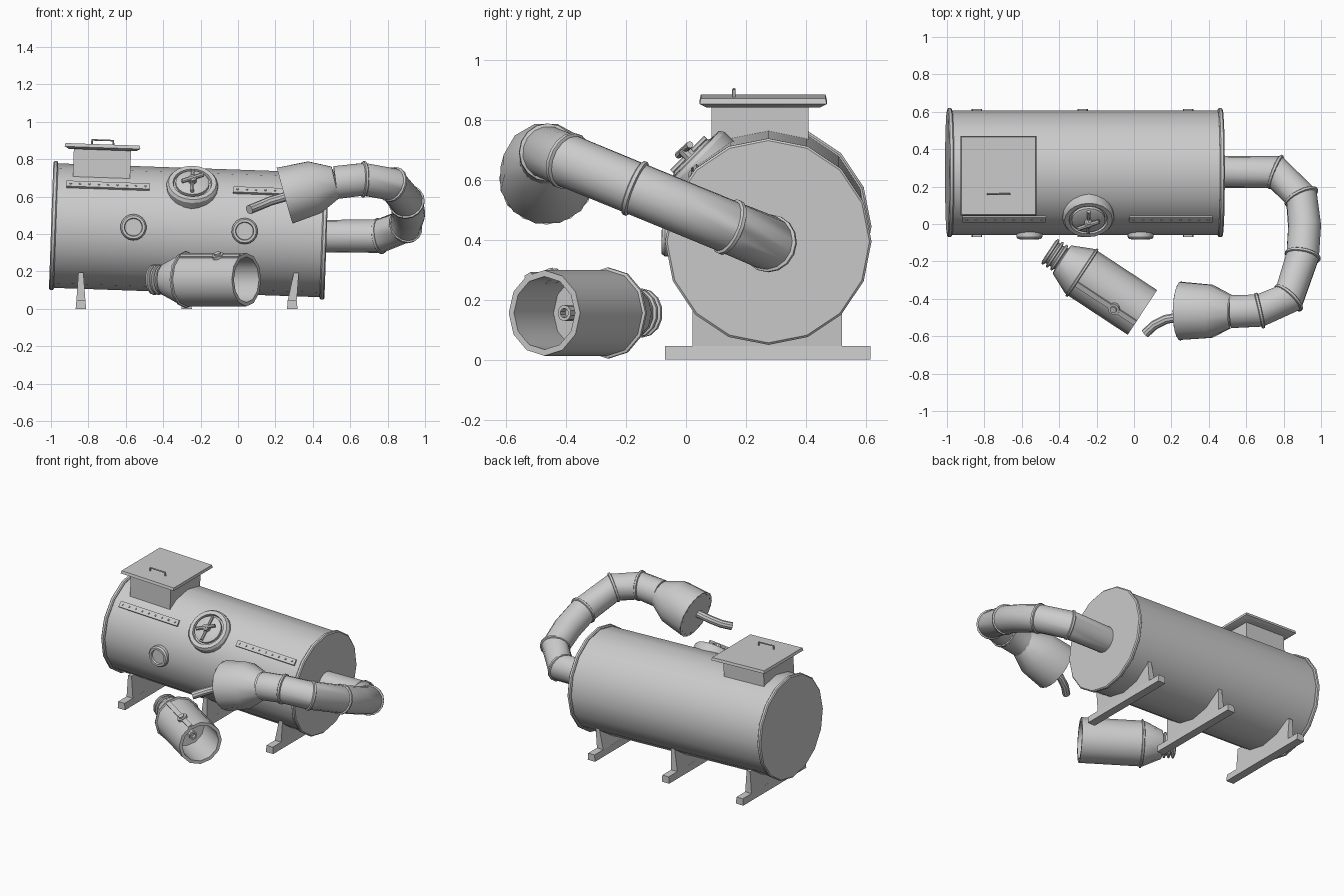
import bpy, math
from mathutils import Vector, Matrix

if "Cube" in bpy.data.objects:
    bpy.data.objects.remove(bpy.data.objects["Cube"])

I = Matrix.Identity(4)


def mesh(name, verts, faces, mat=I):
    me = bpy.data.meshes.new(name)
    me.from_pydata([mat @ Vector(v) for v in verts], [], faces)
    me.update()
    ob = bpy.data.objects.new(name, me)
    bpy.context.collection.objects.link(ob)
    return ob


def skin(name, rings, caps, mat=I):
    """Bridge a list of equal-length vertex loops."""
    n = len(rings[0])
    verts = [v for r in rings for v in r]
    faces = [(i * n + j, i * n + (j + 1) % n, (i + 1) * n + (j + 1) % n, (i + 1) * n + j)
             for i in range(len(rings) - 1) for j in range(n)]
    if caps:
        faces.append(tuple(reversed(range(n))))
        faces.append(tuple(range(len(verts) - n, len(verts))))
    return mesh(name, verts, faces, mat)


def lathe(name, prof, origin, axis, n=16, mat=I, caps=True):
    """Turn (radius, height) pairs around an axis."""
    q = Vector(axis).to_track_quat('Z', 'Y')
    rings = []
    for r, h in prof:
        rings.append([Vector(origin) + q @ Vector((
            r * math.cos(math.pi / 2 + 2 * math.pi * j / n),
            r * math.sin(math.pi / 2 + 2 * math.pi * j / n), h)) for j in range(n)])
    return skin(name, rings, caps, mat)


def tangents(pts):
    pts = [Vector(p) for p in pts]
    out = []
    for i, p in enumerate(pts):
        t = Vector()
        if i:
            t += (p - pts[i - 1]).normalized()
        if i < len(pts) - 1:
            t += (pts[i + 1] - p).normalized()
        out.append(t.normalized())
    return out


def sweep(name, pts, radii, n=14, mat=I, caps=True):
    """Round tube along a path, twist free."""
    ts = tangents(pts)
    u = ts[0].orthogonal().normalized()
    rings = []
    for p, t, r in zip(pts, ts, radii):
        u = (u - t * u.dot(t)).normalized()
        w = t.cross(u)
        rings.append([Vector(p) + r * (u * math.cos(a) + w * math.sin(a))
                      for a in (2 * math.pi * j / n for j in range(n))])
    return skin(name, rings, caps, mat)


def box(name, c, s, mat=I, top=(1, 1), shift=0):
    """Box with optional tapered, shifted top."""
    rings = []
    for k, (fx, fy) in ((-1, (1, 1)), (1, top)):
        dx = shift if k > 0 else 0
        rings.append([(c[0] + dx + a * s[0] * fx / 2, c[1] + b * s[1] * fy / 2, c[2] + k * s[2] / 2)
                      for a, b in ((-1, -1), (1, -1), (1, 1), (-1, 1))])
    return skin(name, rings, True, mat)


# Tank frame: local x runs along the slightly tilted tank axis
TANK = Matrix.Translation((-0.2625, 0.275, 0.42)) @ Matrix.Rotation(math.radians(2), 4, 'Y')
X = (1, 0, 0)
lathe("tank", [(0.333, -0.72), (0.333, 0.72)], (0, 0, 0), X, 16, TANK)
for side, h in (("left", -0.737), ("right", 0.711)):
    lathe(side + "_tank_flange", [(0.338, h), (0.345, h + 0.006), (0.345, h + 0.02), (0.338, h + 0.026)],
          (0, 0, 0), X, 16, TANK)

# Feet: base bar plus tapered saddle web
for tag, x, lean in (("left", -0.84, 0), ("middle", -0.275, 0.01), ("right", 0.29, 0.022)):
    box(tag + "_foot_bar", (x, 0.273, 0.023), (0.056, 0.686, 0.046), top=(0.86, 1))
    box(tag + "_foot_web", (x, 0.271, 0.12), (0.048, 0.5, 0.15), top=(0.55, 1), shift=lean)

# Filler hatch with lid and handle
hx = -0.477
box("hatch_neck", (hx, -0.028, 0.325), (0.306, 0.325, 0.19), TANK)
box("hatch_lid_lower", (hx, -0.017, 0.419), (0.36, 0.38, 0.012), TANK, top=(1.12, 1.12))
box("hatch_lid", (hx, -0.017, 0.434), (0.405, 0.425, 0.018), TANK, top=(0.98, 0.98))
sweep("hatch_handle", [(hx - 0.058, -0.115, 0.44), (hx - 0.056, -0.115, 0.465),
                       (hx + 0.056, -0.115, 0.465), (hx + 0.058, -0.115, 0.44)], [0.006] * 4, 6, TANK)


def around(x, deg, r):
    """Point and outward normal on the front of the tank."""
    a = math.radians(deg)
    nrm = Vector((0, -math.cos(a), math.sin(a)))
    return Vector((x, 0, 0)) + nrm * r, nrm


# Round inspection port with T handle
p, nrm = around(0.01, 45, 0.31)
side = Vector((0, math.sin(math.radians(45)), math.cos(math.radians(45))))
lathe("port_collar", [(0.138, -0.03), (0.138, 0.035), (0.128, 0.05), (0.104, 0.05), (0.1, 0.035)],
      p, nrm, 20, TANK)
lathe("port_door", [(0.09, 0.03), (0.09, 0.052), (0.075, 0.06)], p, nrm, 20, TANK)
lathe("port_boss", [(0.022, 0.05), (0.022, 0.09), (0.015, 0.095)], p, nrm, 10, TANK)
d = (Vector((1, 0, 0)) * 0.9 + side * 0.45).normalized()
c = p + nrm * 0.088
sweep("port_handle", [c - d * 0.062, c + d * 0.062], [0.012, 0.012], 8, TANK)
c = p + nrm * 0.065
sweep("port_crossbar", [c - side * 0.08, c + side * 0.08], [0.01, 0.01], 8, TANK)

# Small portholes
for tag, x in (("left", -0.297), ("right", 0.298)):
    p, nrm = around(x, 1, 0.3)
    lathe(tag + "_porthole_rim", [(0.07, 0), (0.07, 0.045), (0.062, 0.056), (0.049, 0.056), (0.046, 0.042)],
          p, nrm, 18, TANK)

# Riveted strips on the shoulder
for tag, x in (("left", -0.44), ("right", 0.01)):
    x = -0.44 if tag == "left" else 0.452
    a = math.radians(42)
    rot = TANK @ Matrix.Rotation(math.pi / 2 - a, 4, 'X')
    box(tag + "_strip", (x, 0, 0.332), (0.445, 0.04, 0.018), rot)
    for i in range(9):
        lathe(f"{tag}_strip_rivet_{i}", [(0.007, 0), (0.004, 0.005)],
              (x - 0.2 + i * 0.05, 0, 0.34), (0, 0, 1), 6, rot)


# Outlet pipe, lying in one sloping plane
def slope(x, y):
    return (x, y, 0.39 + 0.41 * (0.275 - y))


path = [slope(*q) for q in ((0.44, 0.278), (0.757, 0.278), (0.895, 0.145), (0.912, -0.01),
                            (0.902, -0.17), (0.827, -0.395), (0.672, -0.463))]
path.append((0.52, -0.468, 0.675))
sweep("outlet_pipe", path, [0.086, 0.091, 0.089, 0.089, 0.089, 0.09, 0.089, 0.09], 16)
ts = tangents(path)
for i in (1, 2, 4, 5, 6):
    lathe(f"pipe_clamp_{i}", [(0.09, -0.01), (0.097, -0.006), (0.097, 0.006), (0.09, 0.01)],
          path[i], ts[i], 16)

# Flared bell and the bent rod inside it
a, b = Vector((0.41, -0.467, 0.65)), Vector((0.25, -0.465, 0.605))
sweep("bell", [path[-1], a, b], [0.09, 0.147, 0.16], 12, caps=False)
sweep("bell_lining", [b, a, (0.52, -0.468, 0.67)], [0.145, 0.133, 0.08], 12)
ax = (b - a).normalized()
lathe("bell_rim", [(0.144, 0), (0.16, 0)], b, ax, 12, caps=False)
sweep("bell_rod", [(0.46, -0.468, 0.645), (0.25, -0.495, 0.598), (0.17, -0.51, 0.575),
                   (0.11, -0.54, 0.55), (0.06, -0.585, 0.53)], [0.025] * 5, 10)

# Detached canister lying on the ground: height 0 is the open end
END = Vector((0.045, -0.473, 0.156))
U = Vector((-0.835, 0.55, 0)).normalized()
lathe("canister", [(0.02, 0.24), (0.122, 0.24), (0.122, 0), (0.143, 0), (0.143, 0.385), (0.143, 0.4),
                   (0.09, 0.515), (0.065, 0.52), (0.065, 0.6)], END, U, 12)
lathe("canister_ring", [(0.14, 0.377), (0.152, 0.382), (0.152, 0.392), (0.14, 0.397)], END, U, 12)
for i in range(3):
    h = 0.523 + i * 0.028
    lathe(f"neck_thread_{i}", [(0.066, h), (0.082, h + 0.005), (0.082, h + 0.015), (0.066, h + 0.02)],
          END, U, 14)
lathe("canister_inner_tube", [(0.027, 0.245), (0.027, 0.12), (0.016, 0.12), (0.016, 0.15)], END, U, 10)
ang = math.radians(28)
N = Vector((-0.55, -0.835, 0)).normalized() * math.sin(ang) + Vector((0, 0, math.cos(ang)))
T = U.cross(N)
C = END + U * 0.19 + N * 0.138
frame = Matrix((U, T, N)).transposed().to_4x4()
frame.translation = C
box("canister_seam", (0, 0, 0.003), (0.375, 0.03, 0.014), frame)
lathe("canister_valve", [(0.032, -0.02), (0.032, 0.014), (0.018, 0.014), (0.018, 0.024), (0.008, 0.024)],
      (-0.052, 0, 0), (0, 0, 1), 12, frame)

# Shading
bpy.ops.object.select_all(action='SELECT')
bpy.context.view_layer.objects.active = bpy.context.selected_objects[0]
bpy.ops.object.shade_smooth_by_angle(angle=math.radians(33))
